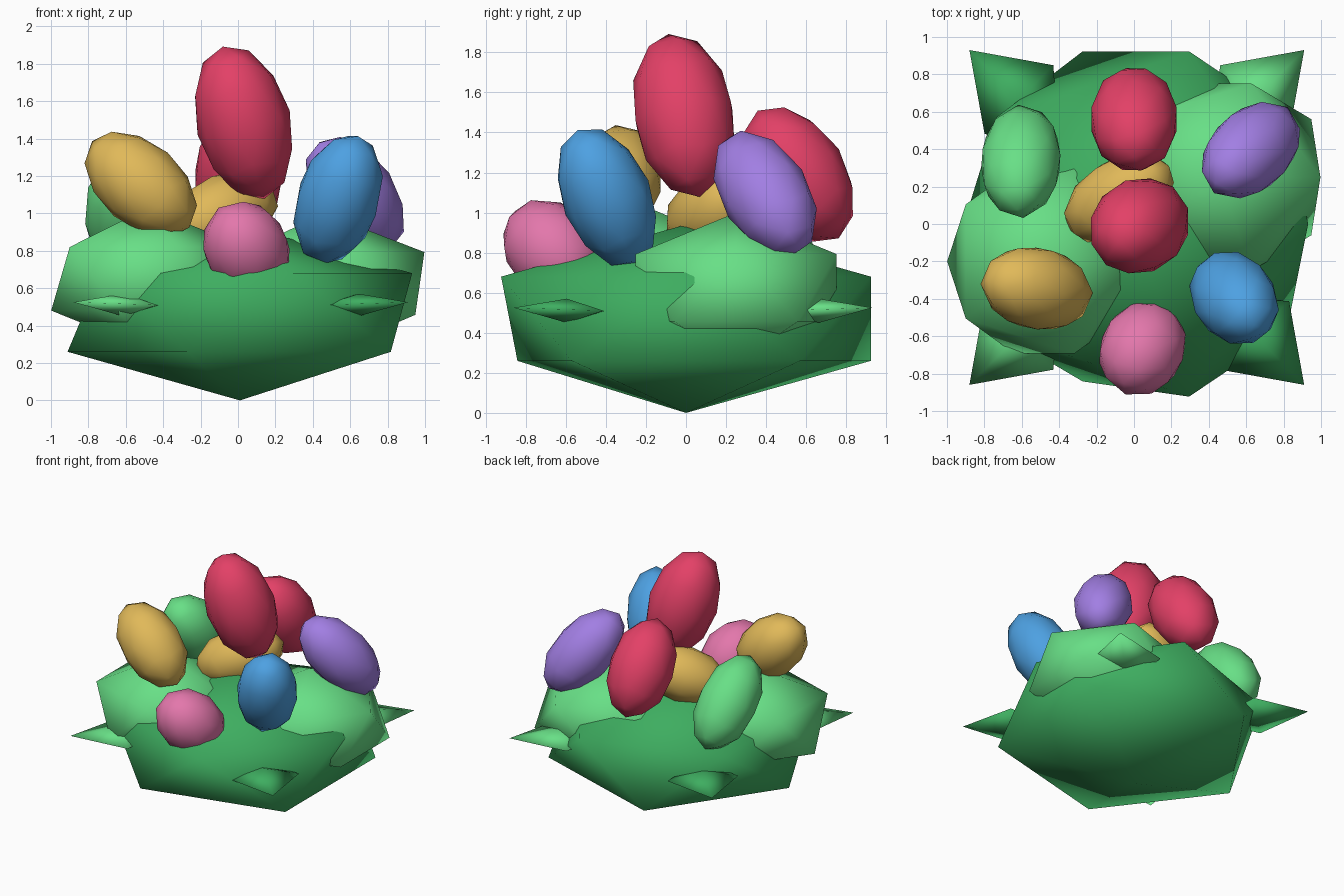
import bpy, bmesh
from mathutils import Vector

cube = bpy.data.objects.get("Cube")
if cube:
    bpy.data.objects.remove(cube, do_unlink=True)


def material(name, rgb):
    m = bpy.data.materials.new(name)
    m.use_nodes = True
    m.diffuse_color = (*rgb, 1)
    m.node_tree.nodes["Principled BSDF"].inputs["Base Color"].default_value = (*rgb, 1)
    return m


CRIMSON = material("crimson", (0.77, 0.052, 0.135))
PALE = material("light_green", (0.138, 0.74, 0.24))
LEAFY = material("leaf_green", (0.048, 0.42, 0.117))
GOLD = material("gold", (0.75, 0.485, 0.1))
BLUE = material("blue", (0.075, 0.355, 0.76))
PURPLE = material("purple", (0.36, 0.21, 0.77))
PINK = material("pink", (0.77, 0.185, 0.41))


def finish(name, bm, mat, loc, axis=(0, 0, 1)):
    """Turn a bmesh into a smooth object whose local z points along axis."""
    me = bpy.data.meshes.new(name)
    bm.to_mesh(me)
    bm.free()
    me.materials.append(mat)
    me.shade_smooth()
    ob = bpy.data.objects.new(name, me)
    ob.location = loc
    ob.rotation_mode = 'QUATERNION'
    if tuple(axis) != (0, 0, 1):
        ob.rotation_quaternion = Vector(axis).to_track_quat('Z', 'Y')
    bpy.context.scene.collection.objects.link(ob)


def mound(name, mat, loc, size, out_x=0, in_y=0):
    """Coarse ball; out_x widens its low +x corners, in_y pulls in its low front ones."""
    bm = bmesh.new()
    bmesh.ops.create_icosphere(bm, subdivisions=1, radius=1)
    for v in bm.verts:
        if -0.6 < v.co.z < -0.3:
            if v.co.x > 0.5:
                v.co.x += out_x
            if v.co.y < -0.7:
                v.co.y += in_y
    bmesh.ops.scale(bm, vec=size, verts=bm.verts)
    finish(name, bm, mat, loc)


def bud(name, mat, loc, width, length, axis):
    """Leaning egg-shaped bud."""
    bm = bmesh.new()
    bmesh.ops.create_icosphere(bm, subdivisions=2, radius=1.02)
    bmesh.ops.scale(bm, vec=(width, width, length), verts=bm.verts)
    finish(name, bm, mat, loc, axis)


# Bush body and its two side mounds
mound("bush_body", LEAFY, (0.01, 0, 0.47), (1.03, 1.085, 0.47), out_x=0.06, in_y=0.075)
mound("right_mound", PALE, (-0.48, -0.2, 0.65), (0.58, 0.58, 0.38))
mound("left_mound", PALE, (0.46, 0.25, 0.625), (0.6, 0.59, 0.375), out_x=0.09)

# Flower buds: name, colour, centre, half width, half length, lean
buds = [
    ("tall_bud", CRIMSON, (0.03, -0.01, 1.485), 0.25, 0.42, (-0.26, -0.18, 0.95)),
    ("back_bud", CRIMSON, (0, 0.56, 1.19), 0.235, 0.37, (0, -0.52, 0.82)),
    ("purple_bud", PURPLE, (0.625, 0.395, 1.095), 0.215, 0.375, (-0.5, -0.46, 0.74)),
    ("blue_bud", BLUE, (0.535, -0.395, 1.075), 0.22, 0.375, (0.28, -0.38, 0.88)),
    ("side_gold_bud", GOLD, (-0.52, -0.345, 1.155), 0.22, 0.345, (-0.74, 0.15, 0.66)),
    ("middle_gold_bud", GOLD, (-0.08, 0.14, 1.0), 0.205, 0.33, (0.79, 0.5, 0.34)),
    ("pink_bud", PINK, (0.045, -0.665, 0.81), 0.225, 0.285, (-0.35, -0.65, 0.68)),
    ("green_bud", PALE, (-0.605, 0.335, 0.99), 0.215, 0.375, (-0.05, -0.66, 0.72)),
]
for args in buds:
    bud(*args)

# Four flat pointed leaves at the corners
for side, sx in (("right", -1), ("left", 1)):
    for end, sy in (("front", -1), ("back", 1)):
        bm = bmesh.new()
        tip = bm.verts.new((sx * 0.895 + 0.015, sy * 0.895 + 0.035, 0.525))
        mid = Vector((sx * 0.63 + 0.015, sy * 0.63 + 0.035, 0.51))
        across = Vector((-sy, sx, 0)).normalized() * 0.26
        up = Vector((0, 0, 0.06))
        ring = [bm.verts.new(mid + d) for d in (across, up, -across, -up)]
        root = bm.verts.new((sx * 0.4, sy * 0.4, 0.5))
        for a, b in zip(ring, ring[1:] + ring[:1]):
            bm.faces.new((a, b, tip))
            bm.faces.new((b, a, root))
        bmesh.ops.recalc_face_normals(bm, faces=bm.faces)
        finish(f"{end}_{side}_leaf", bm, PALE if sx == sy else LEAFY, (0, 0, 0))
